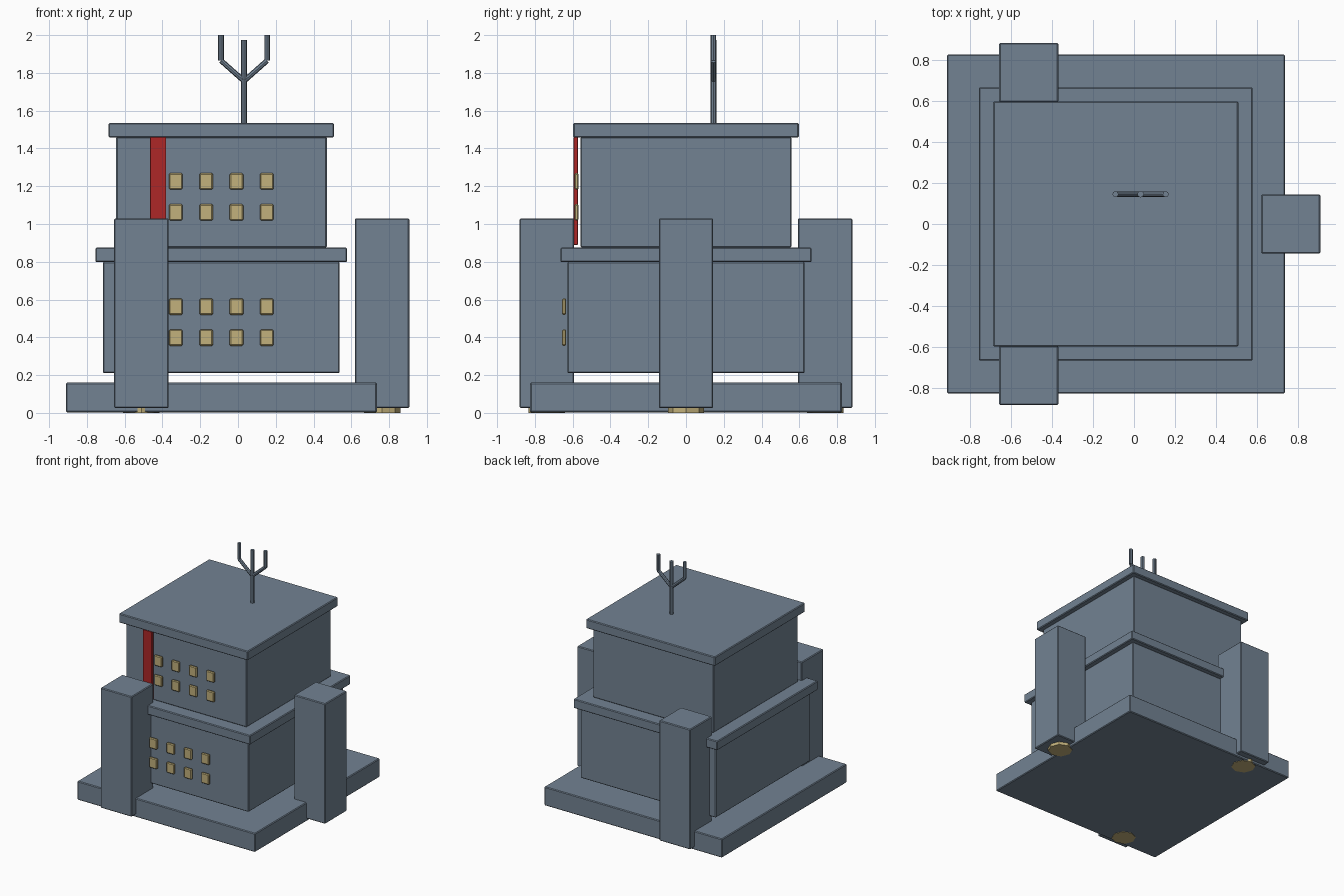
import bpy
from math import pi
from mathutils import Vector

if "Cube" in bpy.data.objects:
    bpy.data.objects.remove(bpy.data.objects["Cube"])


def material(name, color):
    m = bpy.data.materials.new(name)
    m.diffuse_color = (*color, 1)
    m.use_nodes = True
    m.node_tree.nodes["Principled BSDF"].inputs["Base Color"].default_value = m.diffuse_color
    return m


SLATE = material("slate grey", (0.17, 0.225, 0.29))
GOLD = material("pale gold", (0.54, 0.44, 0.20))
RED = material("banner red", (0.42, 0.02, 0.02))


def box(name, x, y, z, mat, bevel=0.006):
    """Bevelled box given its (min, max) range on each axis."""
    bpy.ops.mesh.primitive_cube_add(size=1)
    ob = bpy.context.object
    ob.name = name
    for v in ob.data.vertices:
        v.co = [(r[0] + r[1]) / 2 + c * (r[1] - r[0]) for r, c in zip((x, y, z), v.co)]
    ob.data.materials.append(mat)
    if bevel:
        mod = ob.modifiers.new("soft edges", "BEVEL")
        mod.width = bevel
        mod.segments = 1
    return ob


def rod(name, a, b, radius, mat, sides=8, twist=0.0):
    """Cylinder running from point a to point b."""
    a, b = Vector(a), Vector(b)
    d = b - a
    bpy.ops.mesh.primitive_cylinder_add(vertices=sides, radius=radius, depth=d.length)
    ob = bpy.context.object
    ob.name = name
    ob.location = (a + b) / 2
    ob.rotation_euler = d.to_track_quat("Z", "Y").to_euler()
    ob.data.materials.append(mat)
    return ob


# Main stacked blocks
box("base_slab", (-0.91, 0.735), (-0.825, 0.825), (0.003, 0.16), SLATE)
box("lower_storey", (-0.715, 0.537), (-0.627, 0.627), (0.21, 0.80), SLATE)
box("middle_ledge", (-0.755, 0.577), (-0.665, 0.665), (0.798, 0.875), SLATE)
box("upper_storey", (-0.645, 0.47), (-0.558, 0.558), (0.875, 1.46), SLATE)
box("roof_slab", (-0.685, 0.508), (-0.597, 0.597), (1.458, 1.535), SLATE)

# Corner pillars, each with an octagonal lamp underneath
for side, cx, cy in (("front", -0.512, -0.737), ("back", -0.512, 0.737), ("right", 0.763, 0)):
    h = 0.144
    box(side + "_pillar", (cx - h, cx + h), (cy - h, cy + h), (0.025, 1.03), SLATE)
    rod(side + "_pillar_lamp", (cx, cy, 0), (cx, cy, 0.028), 0.096, GOLD)

# Hanging banner
box("banner", (-0.465, -0.38), (-0.595, -0.573), (0.89, 1.46), RED, 0.002)

# Window grid on both storeys
for storey, y, heights in (("lower", -0.645, (0.398, 0.562)), ("upper", -0.579, (1.062, 1.226))):
    for row, z in enumerate(heights):
        for col in range(4):
            x = -0.33 + 0.161 * col
            box(f"{storey}_window_{row}_{col}", (x - 0.036, x + 0.036),
                (y - 0.011, y + 0.011), (z - 0.043, z + 0.043), GOLD, 0.006)

# Three-pronged roof antenna
ax, ay = 0.032, 0.145
rod("antenna_mast", (ax, ay, 1.53), (ax, ay, 1.975), 0.016, SLATE)
for side, s in (("left", -1), ("right", 1)):
    px = ax + s * 0.122
    rod(side + "_antenna_arm", (ax, ay, 1.757), (px, ay, 1.865), 0.014, SLATE)
    rod(side + "_antenna_prong", (px, ay, 1.865), (px, ay, 2.0), 0.015, SLATE)
